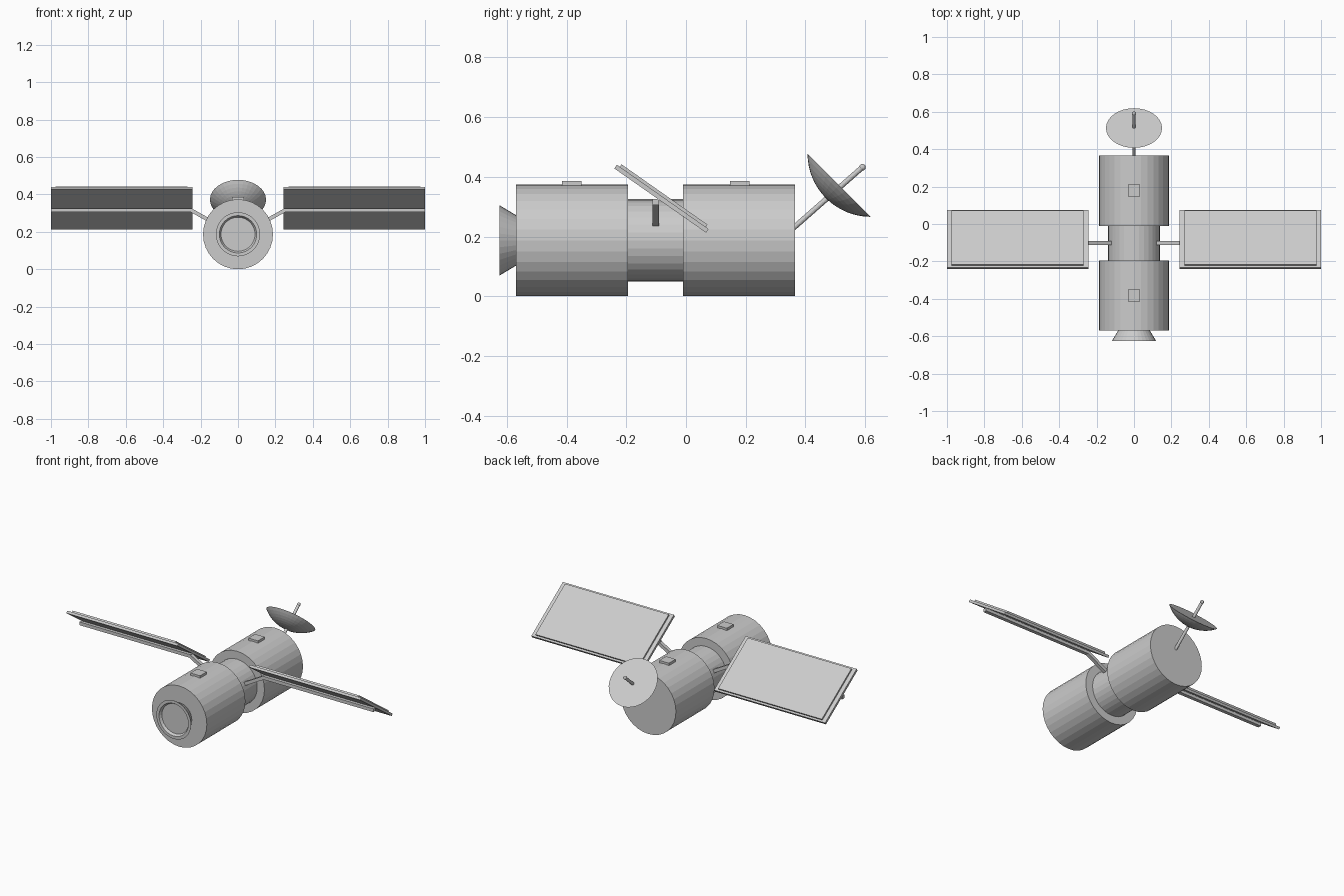
import bpy, bmesh, math
from mathutils import Vector, Matrix

if "Cube" in bpy.data.objects:
    bpy.data.objects.remove(bpy.data.objects["Cube"])

grey = bpy.data.materials.new("light grey")
grey.use_nodes = True
colour = (0.6, 0.6, 0.6, 1)
grey.diffuse_color = colour
grey.node_tree.nodes["Principled BSDF"].inputs["Base Color"].default_value = colour


def finish(name, bm):
    bmesh.ops.recalc_face_normals(bm, faces=bm.faces)
    mesh = bpy.data.meshes.new(name)
    bm.to_mesh(mesh)
    bm.free()
    mesh.materials.append(grey)
    obj = bpy.data.objects.new(name, mesh)
    bpy.context.collection.objects.link(obj)
    return obj


def lathe(name, profile, origin, axis, sides=32):
    """Closed solid turned from (distance along axis, radius) points."""
    bm = bmesh.new()
    turn = Vector((0, 0, 1)).rotation_difference(Vector(axis)).to_matrix()
    rings = []
    for along, radius in profile:
        ring = []
        for i in range(sides):
            a = math.tau * i / sides
            p = Vector((radius * math.cos(a), radius * math.sin(a), along))
            ring.append(bm.verts.new(Vector(origin) + turn @ p))
        rings.append(ring)
    for low, high in zip(rings, rings[1:]):
        for i in range(sides):
            j = (i + 1) % sides
            bm.faces.new((low[i], low[j], high[j], high[i]))
    bm.faces.new(rings[0])
    bm.faces.new(rings[-1])
    return finish(name, bm)


def box(name, centre, size, rotation=Matrix.Identity(4)):
    bm = bmesh.new()
    bmesh.ops.create_cube(bm, size=1)
    place = Matrix.Translation(centre) @ rotation @ Matrix.Diagonal((*size, 1))
    bmesh.ops.transform(bm, matrix=place, verts=bm.verts)
    return finish(name, bm)


# Hull: two wide modules joined by a narrow one
AXIS_Z = 0.187
for name, start, end, radius in (("front_module", -0.57, -0.195, 0.187),
                                 ("middle_module", -0.2, -0.005, 0.138),
                                 ("rear_module", -0.01, 0.365, 0.187)):
    lathe(name, [(0, radius), (end - start, radius)], (0, start, AXIS_Z), (0, 1, 0))

# Docking port: flared ring with a shallow recess
lathe("docking_port", [(0, 0.085), (0.055, 0.118), (0.055, 0.1), (0.04, 0.091)],
      (0, -0.57, AXIS_Z), (0, -1, 0))

# Roof hatches
for name, y in (("front_hatch", -0.383), ("rear_hatch", 0.18)):
    box(name, (0, y, 0.374), (0.065, 0.065, 0.024))

# Solar wings: tilted frame, raised cell plate, beam and strut on each side
tilt = Matrix.Rotation(-math.atan2(0.215, 0.307), 4, 'X')
normal = (tilt @ Vector((0, 0, 1))).normalized()
for side, label in ((1, "left"), (-1, "right")):
    under = Vector((side * 0.622, -0.0865, 0.3205))
    box(label + "_panel_frame", under + normal * 0.0075, (0.756, 0.375, 0.015), tilt)
    box(label + "_panel_cells", under + normal * 0.02, (0.706, 0.352, 0.01), tilt)
    box(label + "_panel_beam", (side * 0.622, -0.102, 0.316), (0.756, 0.022, 0.02))
    slope = Matrix.Rotation(-side * math.atan2(0.07, 0.125), 4, 'Y')
    box(label + "_strut", (side * 0.187, -0.102, 0.28), (0.15, 0.022, 0.02), slope)

# Dish: shallow spherical bowl closed by a flat face
aim = Vector((0, 1, 1)).normalized()
rim_centre = Vector((0, 0.513, 0.372))
BOWL = 0.212
drop = BOWL * math.cos(math.pi / 4)
bowl = []
for i in range(9):
    a = math.pi / 4 * max(i, 0.05) / 8
    bowl.append((drop - BOWL * math.cos(a), BOWL * math.sin(a)))
lathe("dish", bowl, rim_centre, aim)

# Mast running from the hull through the dish to a small feed ball
foot, tip = Vector((0, 0.358, 0.227)), Vector((0, 0.591, 0.432))
lathe("dish_mast", [(0, 0.009), ((tip - foot).length, 0.009)], foot, tip - foot, 12)
bm = bmesh.new()
bmesh.ops.create_uvsphere(bm, u_segments=12, v_segments=8, radius=0.011,
                          matrix=Matrix.Translation(tip))
finish("dish_feed", bm)
